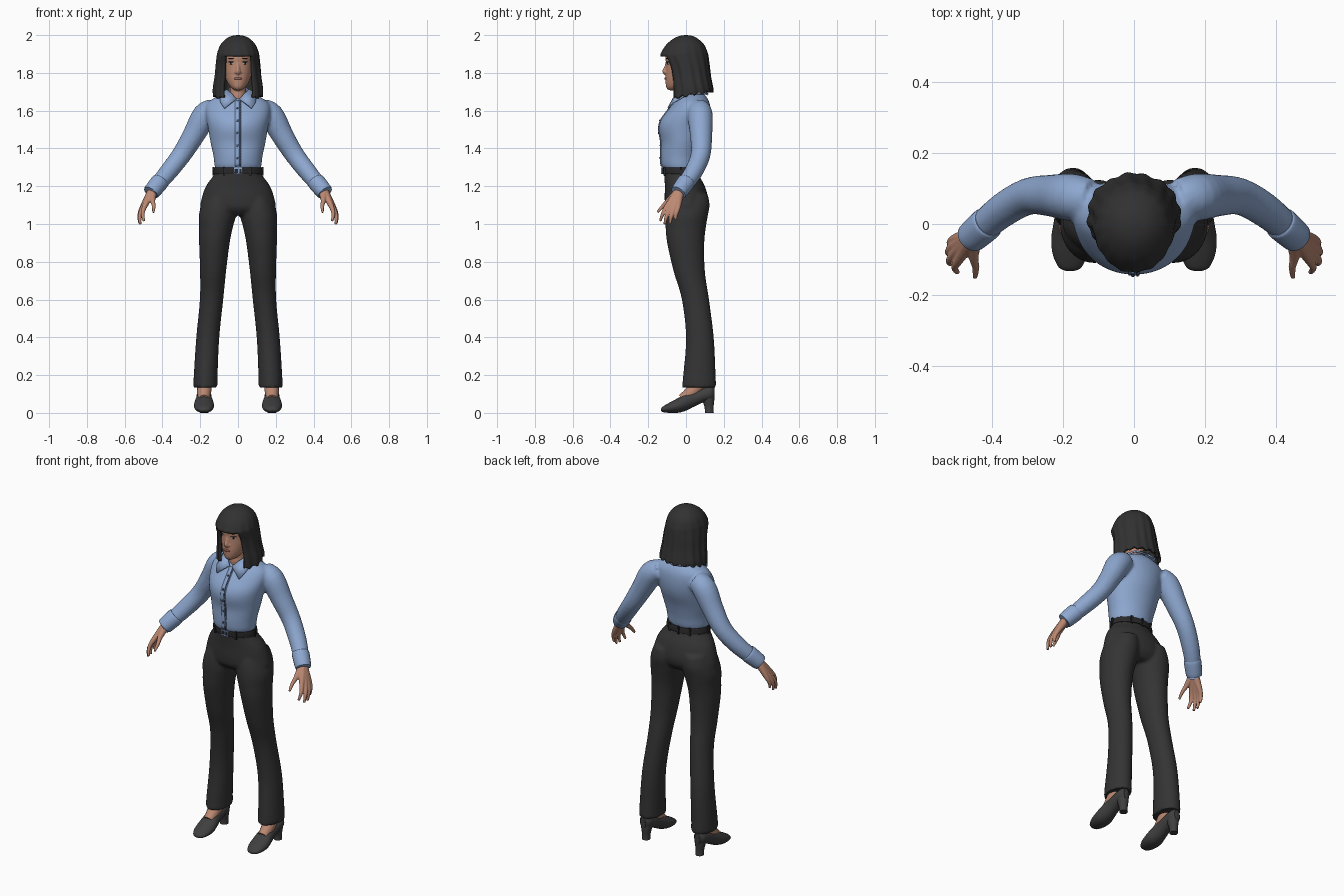
import bpy, bmesh, math
from mathutils import Vector, Matrix

if "Cube" in bpy.data.objects:
    bpy.data.objects.remove(bpy.data.objects["Cube"])


def material(name, r, g, b):
    m = bpy.data.materials.new(name)
    m.diffuse_color = (r, g, b, 1)
    m.use_nodes = True
    m.node_tree.nodes["Principled BSDF"].inputs["Base Color"].default_value = m.diffuse_color
    return m


SHIRT = material("shirt_blue", 0.27, 0.39, 0.63)
SEAM = material("seam_blue", 0.07, 0.10, 0.18)
PANTS = material("charcoal_cloth", 0.034, 0.034, 0.034)
HAIR = material("dark_hair", 0.031, 0.031, 0.031)
SKIN = material("skin", 0.50, 0.25, 0.17)
SHOE = material("shoe_grey", 0.05, 0.05, 0.05)
BELT = material("belt_black", 0.022, 0.022, 0.024)
LIPS = material("lips", 0.36, 0.13, 0.11)
EYE = material("eye_dark", 0.03, 0.02, 0.018)
WHITE = material("eye_white", 0.55, 0.48, 0.45)


def spline(table, n=5):
    """Catmull-Rom resampling of table rows."""
    out = []
    for i in range(len(table) - 1):
        p = [table[max(0, min(len(table) - 1, i + k))] for k in (-1, 0, 1, 2)]
        for s in range(n):
            t = s / n
            out.append([0.5 * (2 * b + (c - a) * t + (2 * a - 5 * b + 4 * c - d) * t * t
                               + (3 * b - a - 3 * c + d) * t ** 3) for a, b, c, d in zip(*p)])
    return out + [list(table[-1])]


def loft(bm, rings, cap=True):
    vs = [[bm.verts.new(p) for p in r] for r in rings]
    n = len(vs[0])
    for a, b in zip(vs, vs[1:]):
        for j in range(n):
            k = (j + 1) % n
            bm.faces.new((a[j], b[j], b[k], a[k]))
    if cap:
        bm.faces.new(vs[0])
        bm.faces.new(vs[-1][::-1])


def circle(n):
    return [(math.cos(2 * math.pi * j / n), math.sin(2 * math.pi * j / n)) for j in range(n)]


def column(bm, table, s=1, n=32):
    """Upright loft; rows are z, centre x, half width, front y, back y."""
    loft(bm, [[(s * (cx + rx * c), (f + b) / 2 + (b - f) / 2 * d, z) for c, d in circle(n)]
              for z, cx, rx, f, b in spline(table)])


def tube(bm, path, s=1, n=14, steps=4):
    """Round limb; rows are x, y, z, radius, running downwards."""
    p = spline(path, steps)
    rings = []
    for i, (x, y, z, r) in enumerate(p):
        t = Vector(p[min(i + 1, len(p) - 1)][:3]) - Vector(p[max(i - 1, 0)][:3])
        q = Vector((0, 0, -1)).rotation_difference(t.normalized())
        ring = [Vector((x, y, z)) + q @ Vector((r * c, r * d, 0)) for c, d in circle(n)]
        rings.append([(s * v.x, v.y, v.z) for v in ring])
    loft(bm, rings)


def ball(bm, loc, scale):
    bmesh.ops.create_uvsphere(bm, u_segments=16, v_segments=10, radius=1,
                              matrix=Matrix.LocRotScale(Vector(loc), None, Vector(scale)))


def box(bm, loc, scale):
    bmesh.ops.create_cube(bm, size=1, matrix=Matrix.LocRotScale(Vector(loc), None, Vector(scale)))


def finish(bm, name, mat, blend=0, smooth=3, recalc=True):
    if recalc:
        bmesh.ops.recalc_face_normals(bm, faces=bm.faces[:])
    me = bpy.data.meshes.new(name)
    bm.to_mesh(me)
    bm.free()
    me.materials.append(mat)
    ob = bpy.data.objects.new(name, me)
    bpy.context.collection.objects.link(ob)
    if blend:  # fuse overlapping volumes into one skin
        r = ob.modifiers.new("fuse", 'REMESH')
        r.mode, r.voxel_size = 'VOXEL', blend
        m = ob.modifiers.new("soften", 'SMOOTH')
        m.factor, m.iterations = 0.5, smooth
        dg = bpy.context.evaluated_depsgraph_get()
        new = bpy.data.meshes.new_from_object(ob.evaluated_get(dg))
        ob.modifiers.clear()
        new.materials.clear()
        new.materials.append(mat)
        ob.data = new
    return ob


def at(table, z):
    """Row of a column table at height z."""
    rows = sorted(spline(table))
    for a, b in zip(rows, rows[1:]):
        if a[0] <= z <= b[0]:
            t = (z - a[0]) / (b[0] - a[0] + 1e-9)
            return [u + (v - u) * t for u, v in zip(a, b)]
    return rows[0]


SIDES = (1, -1)

# trousers: pelvis and two flared legs
bm = bmesh.new()
column(bm, [(1.295, 0, .120, -.12, .062), (1.26, 0, .128, -.116, .068), (1.2, 0, .17, -.112, .10),
            (1.13, 0, .194, -.113, .118), (1.08, 0, .198, -.105, .11), (1.045, 0, .15, -.07, .08)], n=48)
for s in SIDES:
    column(bm, [(1.16, .095, .075, -.09, .115), (1.10, .102, .092, -.105, .125), (1.04, .11, .098, -.11, .115),
                (.98, .117, .089, -.108, .105), (.9, .125, .081, -.10, .097), (.75, .132, .069, -.066, .10),
                (.6, .140, .062, -.022, .122), (.4, .16, .061, 0, .147), (.2, .171, .063, -.015, .157),
                (.135, .172, .064, -.022, .16)], s)
finish(bm, "trousers", PANTS, .009)

# shirt: torso with sleeves
torso = [(1.285, 0, .116, -.115, .06), (1.31, 0, .124, -.13, .07), (1.36, 0, .130, -.134, .078),
         (1.43, 0, .145, -.132, .095), (1.5, 0, .157, -.143, .12), (1.55, 0, .166, -.133, .13),
         (1.6, 0, .172, -.098, .131), (1.64, 0, .162, -.066, .125), (1.668, 0, .125, -.045, .112),
         (1.685, 0, .085, -.025, .098), (1.70, 0, .052, .0, .08)]
bm = bmesh.new()
column(bm, torso, n=48)
for s in SIDES:
    tube(bm, [(.12, .07, 1.61, .056), (.175, .075, 1.575, .067), (.235, .08, 1.47, .059), (.30, .077, 1.365, .052),
              (.375, .035, 1.268, .048), (.45, -.03, 1.178, .040)], s, 20)
finish(bm, "shirt", SHIRT, .009)

# sleeve cuffs
bm = bmesh.new()
for s in SIDES:
    tube(bm, [(.41, .005, 1.228, .044), (.418, -.002, 1.218, .048), (.458, -.037, 1.17, .044),
              (.460, -.039, 1.167, .036)], s, 20)
finish(bm, "cuffs", SHIRT)

# button placket and its dark seam
for name, mat, x, w, off in (("placket", SHIRT, 0, .030, .002), ("placket_seam", SEAM, .010, .006, .005)):
    bm = bmesh.new()
    prev = None
    for i in range(25):
        z = 1.305 + i * .0145
        y = at(torso, z)[3] - off
        pair = [bm.verts.new((x + k * w / 2, y, z)) for k in (-1, 1)]
        if prev:
            bm.faces.new((prev[0], prev[1], pair[1], pair[0]))
        prev = pair
    ob = finish(bm, name, mat, recalc=False)
    ob.modifiers.new("thickness", 'SOLIDIFY').thickness = .006

# buttons
bm = bmesh.new()
for i in range(5):
    z = 1.35 + i * .066
    ball(bm, (-.003, at(torso, z)[3] - .004, z), (.006, .004, .006))
finish(bm, "buttons", SEAM)

# pointed collar: upper and lower edge from throat to nape
bm = bmesh.new()
stations = [((.008, -.068, 1.662), (.072, -.094, 1.612)), ((.035, -.046, 1.69), (.092, -.07, 1.642)),
            ((.056, .01, 1.71), (.10, .01, 1.688)), ((.045, .055, 1.715), (.07, .10, 1.69)),
            ((0, .078, 1.72), (0, .118, 1.685))]
for s in SIDES:
    rows = [[bm.verts.new((s * p[0], p[1], p[2])) for p in st] for st in stations]
    for a, b in zip(rows, rows[1:]):
        bm.faces.new((a[0], a[1], b[1], b[0])[::s])
ob = finish(bm, "collar", SHIRT, recalc=False)
sol = ob.modifiers.new("thickness", 'SOLIDIFY')
sol.thickness, sol.offset = .009, 0

# belt, loops and buckle
bm = bmesh.new()
column(bm, [(1.298, 0, .122, -.122, .066), (1.296, 0, .127, -.126, .07), (1.268, 0, .130, -.124, .074),
            (1.265, 0, .126, -.12, .07)], n=48)
for a in (-125, -60, 0, 60, 90, 120, 180, 235):
    c, d = math.cos(math.radians(a)), math.sin(math.radians(a))
    box(bm, (.130 * c, -.027 + .1 * d, 1.28), (.012, .010, .045))
finish(bm, "belt", BELT)
bm = bmesh.new()
for z in (1.268, 1.295):
    box(bm, (0, -.128, z), (.046, .008, .006))
for x in (-.022, .022, .004):
    box(bm, (x, -.128, 1.2815), (.006, .008, .03))
finish(bm, "buckle", SHIRT)

# hands: palm and fingers fused together
bm = bmesh.new()
wrist = (.452, -.032, 1.178, .026)
fingers = [((.492, -.098, 1.098), (.505, -.122, 1.055), (.497, -.137, 1.015)),
           ((.503, -.080, 1.088), (.520, -.103, 1.042), (.518, -.113, .998)),
           ((.507, -.061, 1.086), (.523, -.078, 1.04), (.520, -.085, 1.0)),
           ((.504, -.042, 1.09), (.518, -.052, 1.053), (.516, -.056, 1.022)),
           ((.452, -.092, 1.125), (.446, -.122, 1.095), (.448, -.152, 1.062))]
for s in SIDES:
    for k, m, t in fingers:
        tube(bm, [wrist, (*k, .0145), (*m, .0105), (*t, .007)], s, 10)
finish(bm, "hands", SKIN, .004, 2)

# ankles
bm = bmesh.new()
for s in SIDES:
    tube(bm, [(.175, .085, .2, .04), (.178, .06, .145, .04), (.18, .02, .10, .036), (.18, -.02, .07, .03)], s)
finish(bm, "feet", SKIN)

# heeled shoes: rows are y, half width, sole z, top z
bm = bmesh.new()
last = [(-.132, .012, .010, .022), (-.122, .032, .004, .034), (-.085, .049, 0, .056), (-.04, .053, .001, .08),
        (0, .047, .012, .106), (.04, .041, .032, .118), (.09, .039, .055, .132), (.13, .035, .065, .142),
        (.15, .018, .075, .135)]
for s in SIDES:
    loft(bm, [[(s * (.180 + w * c), y, (a + b) / 2 + (b - a) / 2 * d) for c, d in circle(24)]
              for y, w, a, b in spline(last)])
    column(bm, [(.11, .178, .034, .075, .152), (.07, .178, .030, .085, .15), (.03, .178, .023, .098, .146),
                (0, .178, .023, .10, .147)], s, 20)
finish(bm, "shoes", SHOE)

# head, neck and nose
skull = [(1.965, 0, .035, -.05, .05), (1.93, 0, .066, -.088, .08), (1.885, 0, .078, -.108, .09),
         (1.85, 0, .078, -.106, .088), (1.81, 0, .075, -.107, .078), (1.775, 0, .067, -.109, .06),
         (1.745, 0, .054, -.108, .03), (1.722, 0, .036, -.104, -.01), (1.708, 0, .016, -.092, -.045)]
bm = bmesh.new()
column(bm, skull, n=40)
column(bm, [(1.78, 0, .044, -.045, .06), (1.72, 0, .042, -.045, .06), (1.68, 0, .046, -.05, .068),
            (1.63, 0, .06, -.045, .08)])
tube(bm, [(0, -.100, 1.862, .006), (0, -.107, 1.83, .009), (0, -.114, 1.808, .012), (0, -.106, 1.797, .010)])
for s in SIDES:
    ball(bm, (s * .011, -.109, 1.803), (.007, .009, .006))
finish(bm, "head", SKIN, .005, 2)


def face_y(x, z):
    _, _, rx, f, b = at(skull, z)
    return (f + b) / 2 - (b - f) / 2 * math.sqrt(max(0, 1 - (x / rx) ** 2))


# face details: x, z, half width, half height, depth
for name, mat, x, z, w, h, d in (("eye_whites", WHITE, .036, 1.851, .014, .006, .004),
                                 ("irises", EYE, .036, 1.851, .006, .006, .006),
                                 ("lashes", EYE, .037, 1.858, .017, .0025, .006),
                                 ("eyebrows", EYE, .037, 1.877, .019, .003, .005),
                                 ("lips", LIPS, .007, 1.770, .014, .006, .006)):
    bm = bmesh.new()
    for s in SIDES:
        slope = math.atan2(face_y(x + .01, z) - face_y(x - .01, z), .02)
        m = Matrix.LocRotScale(Vector((s * x, face_y(x, z), z)), Matrix.Rotation(s * slope, 3, 'Z'),
                               Vector((w, d, h)))
        bmesh.ops.create_uvsphere(bm, u_segments=14, v_segments=8, radius=1, matrix=m)
    finish(bm, name, mat)

# bobbed hair: rippled shell, open at the face below the fringe
N = 96
shape = spline([(2.0, .004, -.004, .004), (1.995, .035, -.036, .036), (1.98, .064, -.068, .064),
                (1.95, .092, -.104, .095), (1.91, .108, -.130, .112), (1.888, .112, -.135, .117),
                (1.84, .117, -.112, .123), (1.78, .122, -.100, .130), (1.72, .131, -.096, .141),
                (1.665, .131, -.096, .143)], 4)
bm = bmesh.new()
rows = []
for z, rx, f, b in shape:
    down = min(1, (2 - z) / .2)
    row = []
    for j in range(N):
        a = 2 * math.pi * j / N - math.pi / 2
        k = 1 + down * (.022 * math.cos(16 * a + 6 * z) + .014 * math.cos(7 * a + 1))
        y = (f + b) / 2 + (b - f) / 2 * math.sin(a) * k
        lift = max(0, 1 - (z - 1.665) / .06) * .038 * max(0, min(1, (y + .07) / .2))
        lift += max(0, 1 - (z - 1.665) / .03) * .006 * math.cos(16 * a)
        row.append(bm.verts.new((rx * math.cos(a) * k, y, z + lift)))
    rows.append(row)
bm.faces.new(rows[0])
for i, (p, q) in enumerate(zip(rows, rows[1:])):
    for j in range(N):
        if i >= 20 and min(j + .5, N - j - .5) < 10.8:
            continue
        k = (j + 1) % N
        bm.faces.new((p[j], q[j], q[k], p[k]))
ob = finish(bm, "hair", HAIR, recalc=False)
ob.modifiers.new("thickness", 'SOLIDIFY').thickness = .018

# smooth shading that keeps the sharp edges
for ob in bpy.context.collection.objects:
    ob.select_set(True)
    bpy.context.view_layer.objects.active = ob
bpy.ops.object.shade_smooth_by_angle(angle=math.radians(40))
